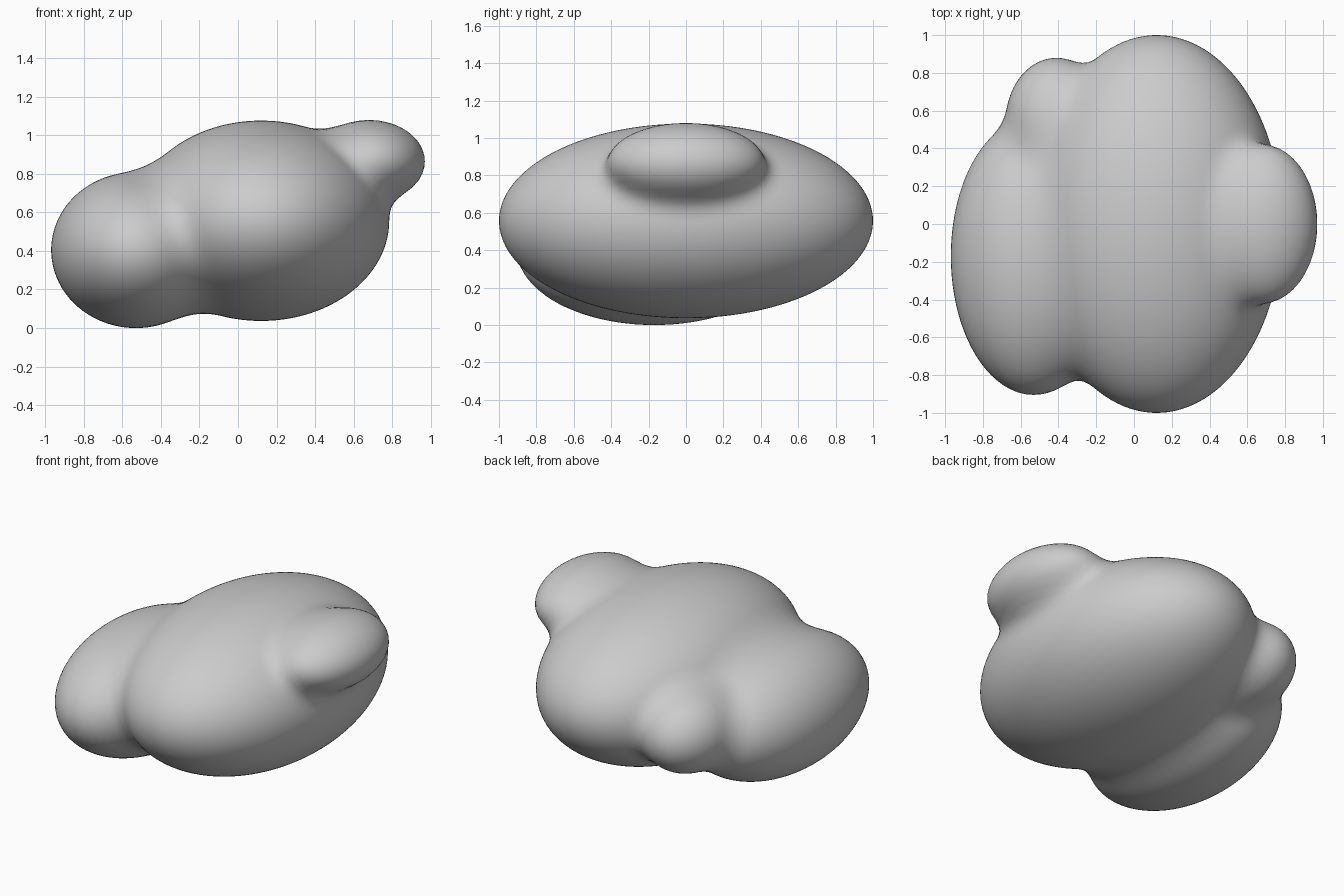
import bpy, bmesh
from mathutils import Vector

if "Cube" in bpy.data.objects:
    bpy.data.objects.remove(bpy.data.objects["Cube"])

# Lobes: centre, radii, blend width with the preceding lobes
LOBES = [
    (Vector((0.12, 0.0, 0.557)), Vector((0.665, 1.0, 0.52)), 0.0),     # main body
    (Vector((-0.53, -0.17, 0.405)), Vector((0.44, 0.735, 0.405)), 0.15),  # wide low lobe
    (Vector((-0.41, 0.54, 0.49)), Vector((0.27, 0.34, 0.26)), 0.10),   # small end knob
    (Vector((0.68, 0.0, 0.865)), Vector((0.29, 0.42, 0.215)), 0.11),   # raised bump
]
CORE = Vector((0.0, 0.0, 0.52))


def ellipsoid(p, centre, r):
    d = p - centre
    a = Vector((d.x / r.x, d.y / r.y, d.z / r.z))
    b = Vector((a.x / r.x, a.y / r.y, a.z / r.z))
    n = a.length
    return n * (n - 1) / max(b.length, 1e-6)


def field(p):
    total = None
    for centre, r, k in LOBES:
        v = ellipsoid(p, centre, r)
        if total is None:
            total = v
        else:
            h = max(k - abs(total - v), 0) / k
            total = min(total, v) - h * h * k / 4
    return total


# Push each point of a sphere out to the blended surface
bm = bmesh.new()
bmesh.ops.create_icosphere(bm, subdivisions=6, radius=1)
for v in bm.verts:
    direction = v.co.normalized()
    near, far = 0.0, 1.6
    for _ in range(18):
        mid = (near + far) / 2
        if field(CORE + direction * mid) < 0:
            near = mid
        else:
            far = mid
    v.co = CORE + direction * near
for f in bm.faces:
    f.smooth = True

# Rest the stone on the ground
low = min(v.co.z for v in bm.verts)
bmesh.ops.translate(bm, verts=bm.verts, vec=(0, 0, -low))
mesh = bpy.data.meshes.new("lumpy_stone")
bm.to_mesh(mesh)
bm.free()
bpy.context.collection.objects.link(bpy.data.objects.new("lumpy_stone", mesh))
